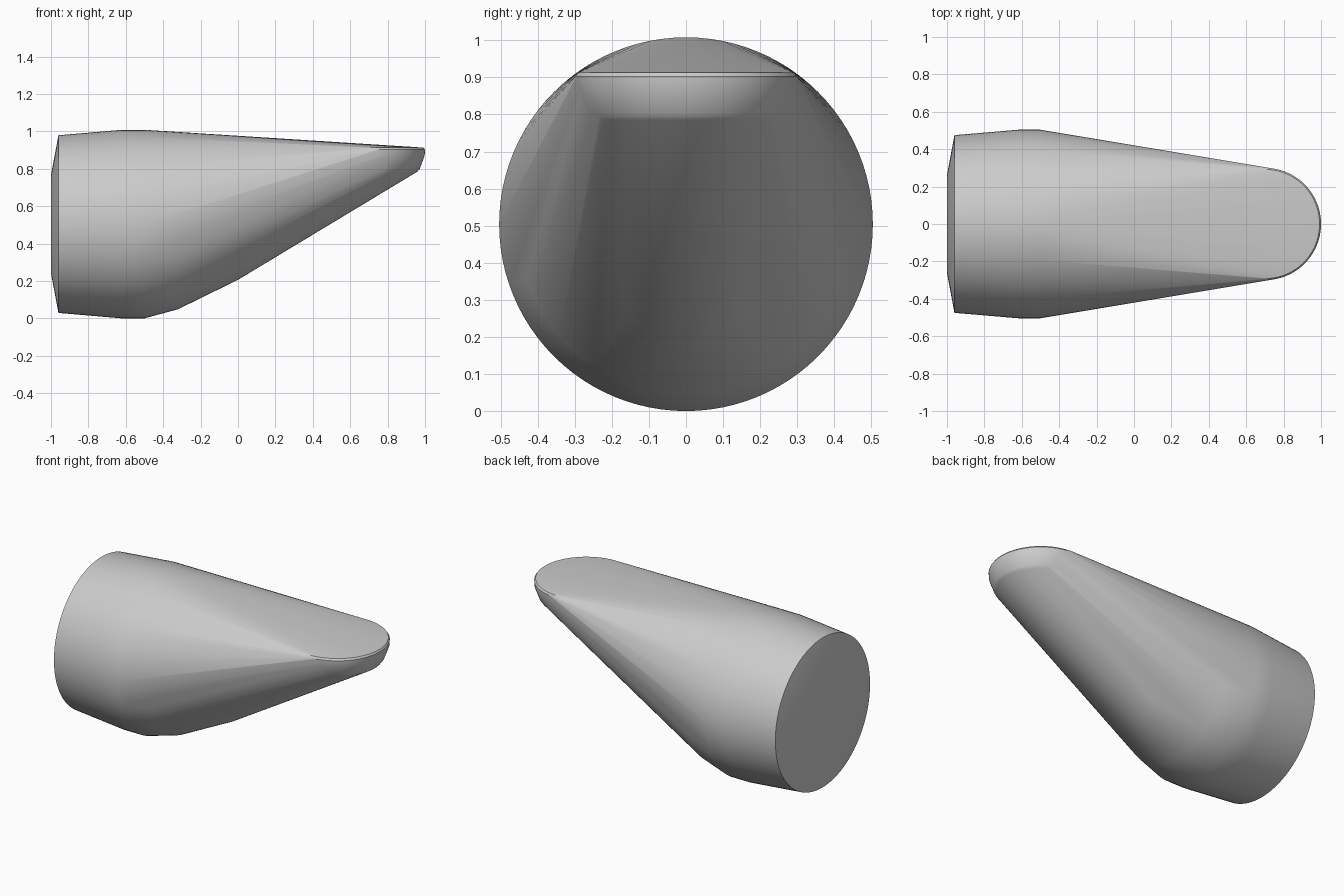
import bpy
import bmesh
import math

if "Cube" in bpy.data.objects:
    bpy.data.objects.remove(bpy.data.objects["Cube"], do_unlink=True)

SEGMENTS = 96
AXIS_Z = 0.504

grey = bpy.data.materials.new("plain_grey")
grey.use_nodes = True
grey.diffuse_color = (0.6, 0.6, 0.6, 1)
grey.node_tree.nodes["Principled BSDF"].inputs["Base Color"].default_value = (0.6, 0.6, 0.6, 1)


def circle(radius):
    for i in range(SEGMENTS):
        a = 2 * math.pi * i / SEGMENTS
        yield radius * math.cos(a), radius * math.sin(a)


bm = bmesh.new()

# Round body: rings along x as (x, radius)
for x, radius in [(-1, 0.262), (-0.96, 0.475), (-0.62, 0.504), (-0.5, 0.504),
                  (-0.32, 0.455), (0, 0.298)]:
    for u, v in circle(radius):
        bm.verts.new((x, u, AXIS_Z + v))

# Rounded lip: level rings as (z, radius)
for z, radius in [(0.913, 0.292), (0.902, 0.3), (0.87, 0.298), (0.8, 0.272), (0.785, 0.26)]:
    for u, v in circle(radius):
        bm.verts.new((0.7 + u, v, z))

# Stretch one taut skin over the rings and drop the points inside it
bmesh.ops.convex_hull(bm, input=bm.verts[:])
bmesh.ops.delete(bm, geom=[v for v in bm.verts if not v.link_faces], context="VERTS")
bmesh.ops.dissolve_limit(bm, angle_limit=math.radians(0.2), verts=bm.verts[:], edges=bm.edges[:])
bmesh.ops.recalc_face_normals(bm, faces=bm.faces[:])

mesh = bpy.data.meshes.new("tapered_body")
bm.to_mesh(mesh)
bm.free()
mesh.materials.append(grey)
body = bpy.data.objects.new("tapered_body", mesh)
bpy.context.collection.objects.link(body)

# Smooth skin with crisp lip and end cap
bpy.context.view_layer.objects.active = body
body.select_set(True)
bpy.ops.object.shade_smooth_by_angle(angle=math.radians(30))
